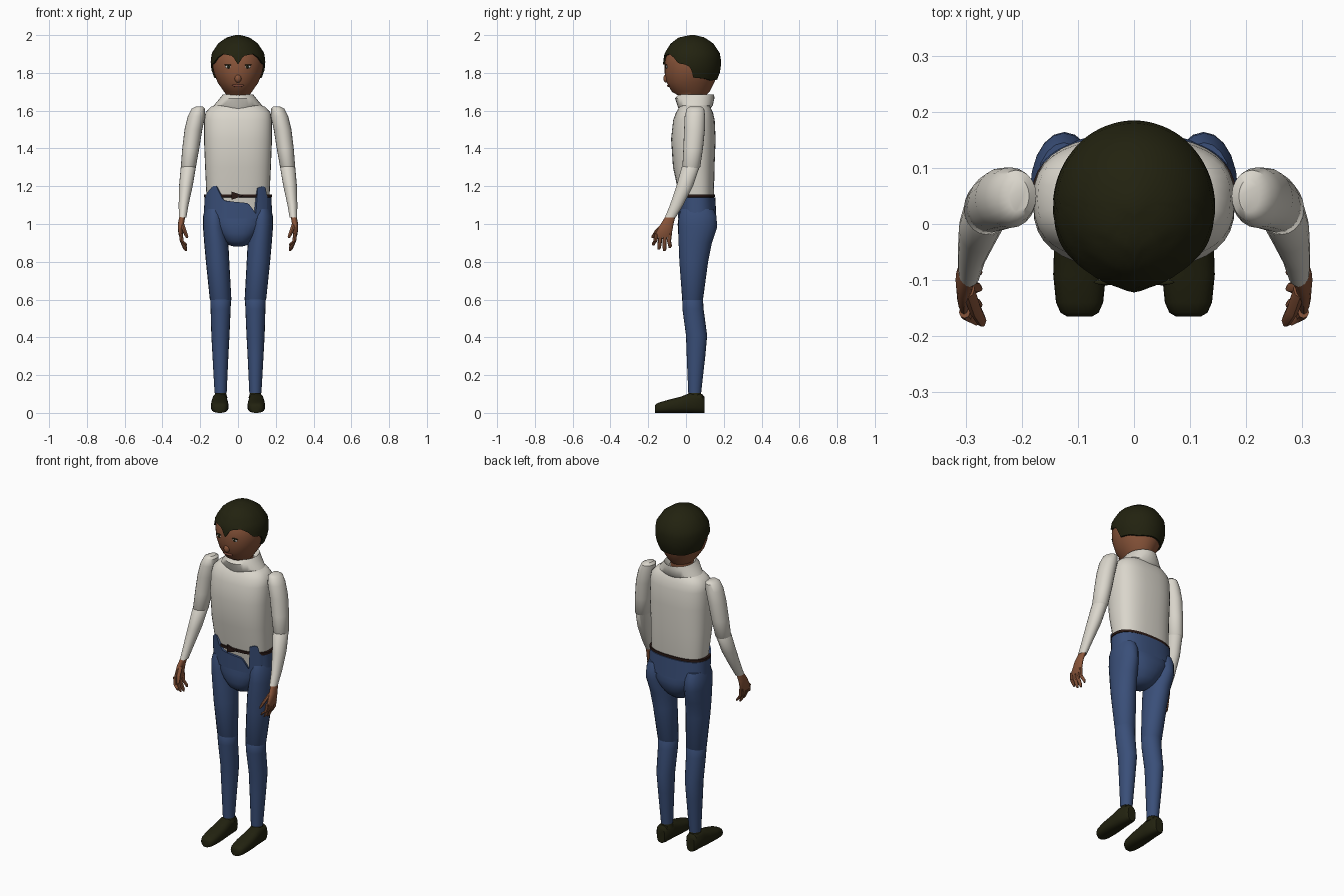
import bpy, bmesh, math
from math import sin, cos, pi, radians


def material(name, rgb):
    m = bpy.data.materials.new(name)
    m.diffuse_color = (*rgb, 1)
    return m


SKIN = material("brown skin", (0.25, 0.09, 0.042))
HAIR = material("dark hair and shoes", (0.016, 0.016, 0.005))
SHIRT = material("off white shirt", (0.70, 0.67, 0.60))
DENIM = material("blue denim", (0.042, 0.078, 0.19))
BELT = material("dark brown belt", (0.023, 0.010, 0.008))
WHITE = material("eye white", (0.75, 0.72, 0.68))
LIP = material("lips", (0.20, 0.065, 0.04))


def finish(name, bm, mat):
    bmesh.ops.recalc_face_normals(bm, faces=bm.faces)
    me = bpy.data.meshes.new(name)
    bm.to_mesh(me)
    bm.free()
    me.materials.append(mat)
    ob = bpy.data.objects.new(name, me)
    bpy.context.collection.objects.link(ob)
    return ob


def skin_rows(name, rows, mat, caps=True):
    """Bridge closed rows of points into one surface."""
    bm = bmesh.new()
    vs = [[bm.verts.new(p) for p in r] for r in rows]
    n = len(rows[0])
    for a, b in zip(vs, vs[1:]):
        for i in range(n):
            j = (i + 1) % n
            bm.faces.new((a[i], a[j], b[j], b[i]))
    if caps:
        bm.faces.new(vs[0])
        bm.faces.new(vs[-1])
    return finish(name, bm, mat)


def sgn_pow(v, p):
    return math.copysign(abs(v) ** p, v)


def ring(z, cx, cy, rx, ry, n=24, e=2.0):
    return [(cx + rx * sgn_pow(sin(2 * pi * i / n), 2 / e),
             cy - ry * sgn_pow(cos(2 * pi * i / n), 2 / e), z) for i in range(n)]


def loft(name, rings, mat, n=24, e=2.0, s=1, caps=True):
    return skin_rows(name, [ring(z, s * cx, cy, rx, ry, n, e)
                            for z, cx, cy, rx, ry in rings], mat, caps)


def ball(name, pos, size, mat):
    bm = bmesh.new()
    bmesh.ops.create_uvsphere(bm, u_segments=12, v_segments=8, radius=1)
    for v in bm.verts:
        v.co = [v.co[k] * size[k] + pos[k] for k in range(3)]
    return finish(name, bm, mat)


def lookup(table, x):
    """Linear interpolation of the table's columns by its first column."""
    if x <= table[0][0]:
        return table[0][1:]
    for a, b in zip(table, table[1:]):
        if x <= b[0]:
            t = (x - a[0]) / (b[0] - a[0])
            return [p + (q - p) * t for p, q in zip(a[1:], b[1:])]
    return table[-1][1:]


# Head: height, half width, front y, back y
HEAD = [(1.62, .06, -.01, .10), (1.68, .058, -.04, .105), (1.70, .074, -.075, .125),
        (1.75, .108, -.102, .15), (1.80, .128, -.113, .17), (1.85, .137, -.113, .178),
        (1.90, .13, -.105, .17), (1.95, .096, -.072, .135), (1.98, .052, -.03, .09),
        (1.992, .004, .03, .038)]


def head_point(z, a, off=0.0):
    rx, yf, yb = lookup(HEAD, z)
    return ((rx + off) * sin(a), (yf + yb) / 2 - ((yb - yf) / 2 + off) * cos(a), z)


def face_y(x, z):
    rx = lookup(HEAD, z)[0]
    return head_point(z, math.asin(x / rx))[1]


N = 36
skin_rows("head", [[head_point(r[0], 2 * pi * i / N) for i in range(N)] for r in HEAD], SKIN)

# Hair cap with a jagged lower edge: degrees from the front, edge height
EDGE = [(0, 1.845), (12, 1.89), (35, 1.90), (50, 1.88), (62, 1.85), (75, 1.845),
        (88, 1.83), (94, 1.775), (120, 1.77), (140, 1.76), (180, 1.765)]
N = 72
rows = []
for k in range(-1, 11):
    t = sin(max(k, 0) / 10 * pi / 2)
    row = []
    for i in range(N):
        d = 360 * i / N
        zb = lookup(EDGE, min(d, 360 - d))[0]
        x, y, z = head_point(zb + (1.992 - zb) * t, radians(d), -.006 if k < 0 else .009)
        row.append((x, y, z + .008 * t))
    rows.append(row)
skin_rows("hair", rows, HAIR)

# Face details
for s, side in ((1, "left"), (-1, "right")):
    x = s * .05
    ball("eye_" + side, (x, face_y(x, 1.832), 1.832), (.018, .005, .008), WHITE)
    ball("pupil_" + side, (x, face_y(x, 1.832) - .003, 1.832), (.008, .004, .008), HAIR)
    ball("eyelid_" + side, (x, face_y(x, 1.842) - .001, 1.842), (.022, .005, .003), HAIR)
ball("nose", (0, -.104, 1.77), (.018, .016, .022), SKIN)
ball("lips", (0, face_y(0, 1.733), 1.733), (.032, .007, .008), LIP)

# Shirt body and collar
loft("shirt", [(1.02, 0, .055, .15, .075), (1.15, 0, .056, .167, .092), (1.3, 0, .041, .174, .110),
               (1.45, 0, .039, .180, .118), (1.55, 0, .042, .179, .110), (1.59, 0, .045, .172, .098),
               (1.62, 0, .047, .145, .082), (1.64, 0, .05, .09, .065)], SHIRT, 36, 2.6)
loft("collar", [(1.612, 0, .045, .10, .085), (1.628, 0, .048, .127, .094), (1.665, 0, .046, .097, .104),
                (1.686, 0, .055, .08, .094), (1.655, 0, .052, .058, .065)], SHIRT, 28, caps=False)

# Arms and hands
for s, side in ((1, "left"), (-1, "right")):
    loft("upper_sleeve_" + side,
         [(1.622, .205, .05, .018, .03), (1.61, .210, .05, .036, .046), (1.57, .220, .047, .046, .054),
          (1.5, .236, .045, .047, .055), (1.4, .250, .038, .045, .052), (1.3, .263, .028, .040, .047),
          (1.285, .264, .024, .03, .035)], SHIRT, 20, s=s)
    loft("lower_sleeve_" + side,
         [(1.315, .262, .029, .03, .036), (1.3, .263, .024, .040, .047), (1.2, .276, -.007, .036, .044),
          (1.1, .288, -.05, .026, .035), (1.035, .293, -.083, .020, .029)], SHIRT, 20, s=s)
    loft("palm_" + side,
         [(1.05, .293, -.078, .016, .024), (1.0, .302, -.10, .016, .034),
          (.95, .303, -.118, .013, .043), (.928, .30, -.122, .009, .041)], SKIN, 16, s=s)
    for i, tip in enumerate((.885, .864, .856, .872)):
        y = -.157 + i * .024
        loft(f"finger_{i + 1}_{side}",
             [(.95, .302, y, .010, .011), (.91, .298, y - .005, .010, .011),
              (tip + .012, .281, y - .014 + i * .005, .009, .010),
              (tip, .274, y - .016 + i * .005, .004, .005)], SKIN, 8, s=s)
    loft("thumb_" + side,
         [(1.0, .296, -.115, .012, .016), (.965, .284, -.150, .011, .015),
          (.935, .272, -.172, .009, .011), (.925, .269, -.178, .004, .005)], SKIN, 8, s=s)

# Pelvis
loft("pelvis", [(1.05, 0, .058, .176, .096), (1.0, 0, .060, .150, .104), (.95, 0, .055, .108, .097),
                (.91, 0, .05, .075, .078), (.888, 0, .05, .048, .05), (.88, 0, .05, .02, .02)],
     DENIM, 32, 2.3)

# Waistband with the raised front corners: degrees from the front, top height
TOP = [(-180, 1.14), (-78, 1.14), (-45, 1.20), (-36, 1.20), (-22, 1.125), (14, 1.11),
       (29, 1.05), (31, 1.19), (45, 1.20), (54, 1.19), (57, 1.14), (180, 1.14)]
N = 90
lower = ring(1.03, 0, .059, .180, .102, N, 2.4)
upper = ring(1.15, 0, .055, .178, .100, N, 2.4)
inner = ring(1.15, 0, .055, .160, .080, N, 2.4)
tops = [lookup(TOP, (360 * i / N + 180) % 360 - 180)[0] for i in range(N)]
skin_rows("waistband",
          [lower] + [[(p[0], p[1] - (.008 if h > 1.15 else 0), h) for p, h in zip(r, tops)]
                     for r in (upper, inner)], DENIM, False)

# Belt and buckle
loft("belt", [(1.14, 0, .054, .16, .08), (1.142, 0, .054, .181, .099), (1.156, 0, .054, .181, .099),
              (1.158, 0, .054, .16, .08)], BELT, 36, 2.4)
bm = bmesh.new()
pts = [(-.035, 1.172), (.03, 1.15), (-.035, 1.128)]
front = [bm.verts.new((x, -.055, z)) for x, z in pts]
back = [bm.verts.new((x, -.046, z)) for x, z in pts]
bm.faces.new(front)
bm.faces.new(back)
for i in range(3):
    j = (i + 1) % 3
    bm.faces.new((front[i], front[j], back[j], back[i]))
finish("buckle", bm, BELT)

# Legs and shoes
for s, side in ((1, "left"), (-1, "right")):
    loft("thigh_" + side,
         [(1.08, .125, .06, .05, .085), (1.04, .125, .062, .06, .10), (.98, .124, .062, .061, .102),
          (.9, .115, .049, .064, .088), (.8, .108, .041, .062, .076), (.6, .092, .035, .057, .055),
          (.58, .092, .035, .045, .045)], DENIM, 20, s=s)
    loft("lower_leg_" + side,
         [(.62, .092, .035, .045, .045), (.6, .092, .035, .055, .055), (.55, .092, .037, .053, .056),
          (.41, .093, .056, .048, .056), (.3, .093, .053, .042, .049), (.105, .092, .046, .032, .034)],
         DENIM, 20, s=s)
    loft("ankle_" + side, [(.08, .092, .046, .036, .04), (.115, .092, .046, .026, .03)], HAIR, 16, s=s)
    rows = []
    for y, w, h in [(.097, .025, .085), (.085, .036, .10), (.02, .041, .105), (-.03, .045, .085),
                    (-.09, .047, .07), (-.14, .042, .056), (-.158, .034, .048), (-.165, .022, .038)]:
        rows.append([(s * .097 + w * sgn_pow(sin(2 * pi * i / 20), .75), y,
                      max(0, h / 2 - h / 2 * sgn_pow(cos(2 * pi * i / 20), .75))) for i in range(20)])
    skin_rows("shoe_" + side, rows, HAIR)

# Smooth shading with kept creases
bpy.ops.object.select_all(action='SELECT')
bpy.context.view_layer.objects.active = bpy.data.objects["head"]
bpy.ops.object.shade_smooth_by_angle(angle=radians(40))
